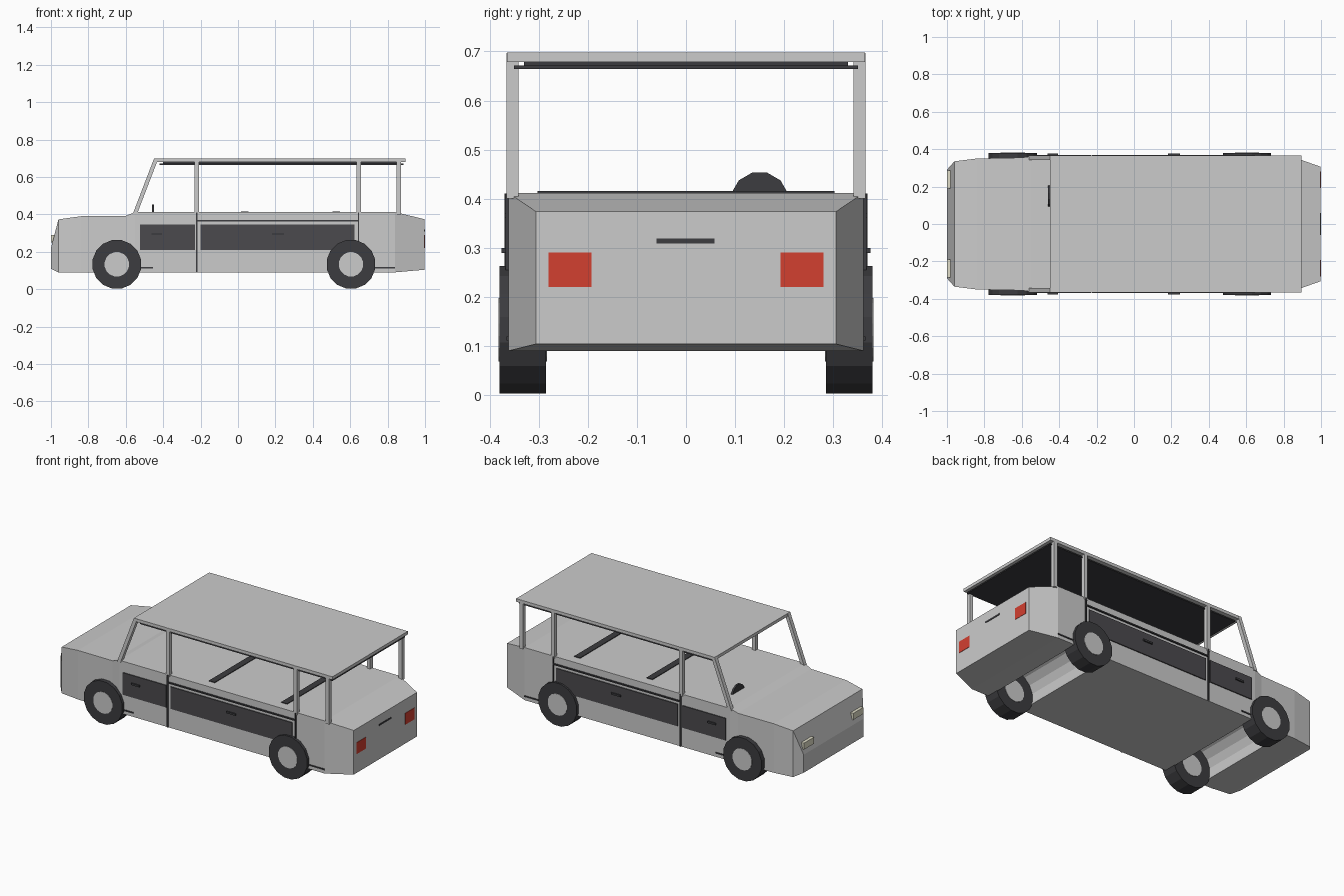
import bpy, bmesh, math

if "Cube" in bpy.data.objects:
    bpy.data.objects.remove(bpy.data.objects["Cube"])


def material(name, rgb):
    m = bpy.data.materials.new(name)
    m.diffuse_color = (*rgb, 1)
    m.use_nodes = True
    m.node_tree.nodes["Principled BSDF"].inputs["Base Color"].default_value = m.diffuse_color
    return m


DARK = material("dark trim", (0.045, 0.045, 0.05))
PANEL = material("door panel grey", (0.07, 0.068, 0.075))
RED = material("tail red", (0.65, 0.05, 0.03))
LAMP = material("lamp cream", (0.75, 0.73, 0.58))


def make(name, verts, faces, mat=None):
    me = bpy.data.meshes.new(name)
    me.from_pydata(verts, [], faces)
    bm = bmesh.new()
    bm.from_mesh(me)
    bmesh.ops.recalc_face_normals(bm, faces=bm.faces)
    bm.to_mesh(me)
    bm.free()
    ob = bpy.data.objects.new(name, me)
    bpy.context.collection.objects.link(ob)
    if mat:
        me.materials.append(mat)
    return ob


def loft(name, rings, mat=None):
    """Skin a list of equal-length point rings and cap both ends."""
    n = len(rings[0])
    verts = [p for r in rings for p in r]
    faces = [(k * n + i, k * n + (i + 1) % n, (k + 1) * n + (i + 1) % n, (k + 1) * n + i)
             for k in range(len(rings) - 1) for i in range(n)]
    faces += [tuple(range(n)), tuple(range(len(verts) - n, len(verts)))]
    return make(name, verts, faces, mat)


def box(name, x, y, z, mat=None):
    return loft(name, [[(x[0], y[0], c), (x[1], y[0], c), (x[1], y[1], c), (x[0], y[1], c)]
                       for c in z], mat)


def mirror_y(ob):
    ob.modifiers.new("mirror", 'MIRROR').use_axis = (False, True, False)
    return ob


def disc_y(name, x, z, y_radius, n, mat=None):
    """Turned shape about the y direction from (y, radius) pairs."""
    turn = [2 * math.pi * (i + 0.5) / n for i in range(n)]
    return loft(name, [[(x + r * math.cos(a), y, z + r * math.sin(a)) for a in turn]
                       for y, r in y_radius], mat)


# Body: sections along the length (x, half width, bottom, top)
sections = [(-1.0, 0.29, 0.11, 0.22), (-0.96, 0.335, 0.09, 0.373), (-0.84, 0.35, 0.09, 0.39),
            (-0.60, 0.355, 0.09, 0.392), (-0.55, 0.362, 0.09, 0.412),
            (0.84, 0.362, 0.09, 0.412), (0.998, 0.306, 0.104, 0.374)]
body = loft("body", [[(x, -w, b), (x, w, b), (x, w, t), (x, -w, t)] for x, w, b, t in sections])

# Wheels and the wheel channels cut through the underbody
for label, x in (("front", -0.648), ("rear", 0.604)):
    cutter = disc_y(label + "_wheel_channel_cutter", x, 0.135, [(-0.5, 0.128), (0.5, 0.128)], 16)
    cutter.hide_render = True
    cutter.hide_viewport = True
    cut = body.modifiers.new("wheel channel", 'BOOLEAN')
    cut.operation, cut.object, cut.solver = 'DIFFERENCE', cutter, 'EXACT'
    mirror_y(disc_y(label + "_tyre", x, 0.133, [(0.285, 0.132), (0.38, 0.132)], 16, DARK))
    mirror_y(disc_y(label + "_hub", x, 0.133, [(0.283, 0.066), (0.382, 0.066)], 16))

# Roof and its dark lining
box("roof", (-0.45, 0.895), (-0.365, 0.365), (0.679, 0.698))
box("roof_lining", (-0.42, 0.885), (-0.35, 0.35), (0.664, 0.671), DARK)
box("roof_joint", (-0.40, 0.86), (-0.33, 0.33), (0.67, 0.68), DARK)

# Pillars: (name, bottom x, top x)
for name, xb, xt in (("windscreen_pillar", -0.552, -0.438), ("centre_pillar", -0.22, -0.22),
                     ("rear_door_pillar", 0.645, 0.645), ("tail_pillar", 0.86, 0.86)):
    mirror_y(loft(name, [[(x - 0.0115, 0.341, z), (x + 0.0115, 0.341, z),
                          (x + 0.0115, 0.366, z), (x - 0.0115, 0.366, z)]
                         for x, z in ((xb, 0.40), (xt, 0.697))]))

# Side trim: (name, x range, y range, z range, material)
side = [
    ("front_door_panel", (-0.525, -0.23), (0.35, 0.368), (0.21, 0.345), PANEL),
    ("rear_door_panel", (-0.20, 0.622), (0.35, 0.368), (0.21, 0.345), PANEL),
    ("door_seam", (-0.224, -0.216), (0.35, 0.370), (0.092, 0.411), DARK),
    ("rear_seam", (0.642, 0.648), (0.35, 0.368), (0.20, 0.411), DARK),
    ("waist_trim", (-0.216, 0.642), (0.35, 0.370), (0.362, 0.370), DARK),
    ("front_handle", (-0.462, -0.407), (0.36, 0.376), (0.289, 0.300), DARK),
    ("rear_handle", (0.183, 0.245), (0.36, 0.376), (0.289, 0.300), DARK),
    ("front_sill_strip", (-0.55, -0.455), (0.35, 0.366), (0.111, 0.119), DARK),
    ("rear_sill_strip", (0.72, 0.84), (0.35, 0.366), (0.111, 0.119), DARK),
    ("tail_light", (0.98, 1.0), (0.192, 0.28), (0.22, 0.29), RED),
    ("headlight", (-1.0, -0.96), (0.19, 0.287), (0.25, 0.29), LAMP),
]
for part in side:
    mirror_y(box(*part))

# Tailgate handle
box("tailgate_handle", (0.98, 1.0), (-0.06, 0.058), (0.309, 0.319), DARK)

# Seat tops showing through the deck
for label, x in (("front", 0.035), ("rear", 0.525)):
    box(label + "_seat_top", (x - 0.02, x + 0.02), (-0.303, 0.303), (0.40, 0.416), DARK)

# Steering wheel: flat disc facing along the car
ring = [(0.15 + 0.06 * math.cos(a), 0.395 + 0.06 * math.sin(a))
        for a in [math.pi * (i + 0.5) / 6 for i in range(12)]]
loft("steering_wheel", [[(x, y, z) for y, z in ring] for x in (-0.461, -0.449)], DARK)
